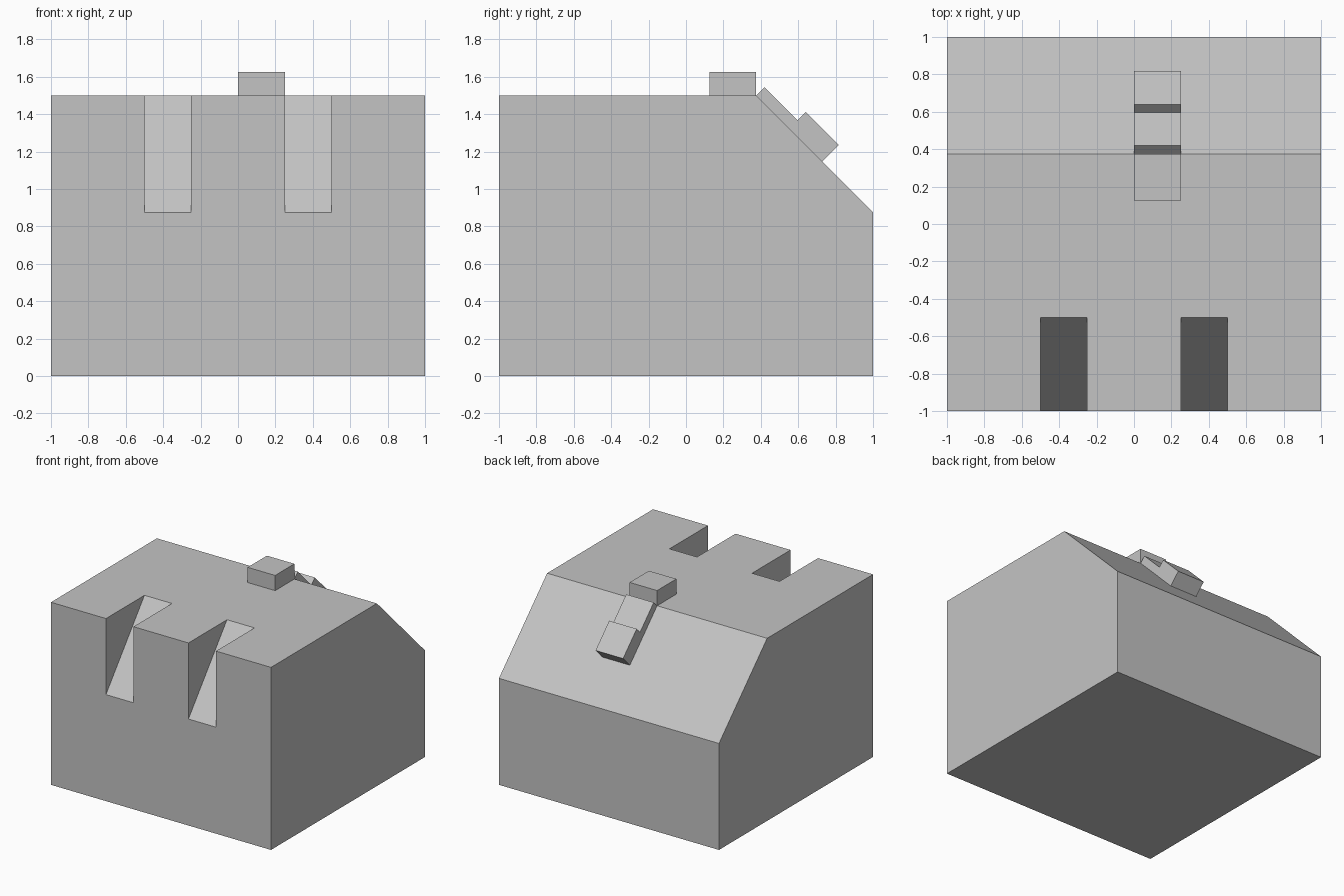
import bpy
import bmesh
from mathutils import Vector

cube = bpy.data.objects.get("Cube")
if cube:
    bpy.data.objects.remove(cube, do_unlink=True)

GREY = (0.55, 0.55, 0.55, 1.0)
grey = bpy.data.materials.new("plain grey")
grey.use_nodes = True
grey.diffuse_color = GREY
for node in grey.node_tree.nodes:
    if node.type == 'BSDF_PRINCIPLED':
        node.inputs["Base Color"].default_value = GREY


def prism(name, profile, x0, x1):
    """Extrude a (y, z) side profile from x0 to x1."""
    bm = bmesh.new()
    face = bm.faces.new([bm.verts.new((x0, y, z)) for y, z in profile])
    side = bmesh.ops.extrude_face_region(bm, geom=[face])
    verts = [v for v in side["geom"] if isinstance(v, bmesh.types.BMVert)]
    bmesh.ops.translate(bm, verts=verts, vec=(x1 - x0, 0, 0))
    bmesh.ops.recalc_face_normals(bm, faces=bm.faces[:])
    mesh = bpy.data.meshes.new(name)
    bm.to_mesh(mesh)
    bm.free()
    mesh.materials.append(grey)
    obj = bpy.data.objects.new(name, mesh)
    bpy.context.collection.objects.link(obj)
    return obj


# Main block with a sloped upper back edge
TOP, SHOULDER, RIDGE = 1.5, 0.875, 0.375
body = prism("body", [(-1, 0), (1, 0), (1, SHOULDER), (RIDGE, TOP), (-1, TOP)], -1, 1)

# Two wedge notches in the upper front edge
low, high = Vector((-1, SHOULDER)), Vector((-0.5, TOP))
over = (high - low) * 0.2
a, b = low - over, high + over
for x0 in (-0.5, 0.25):
    cutter = prism("notch_cutter", [a, b, (a.x, b.y)], x0, x0 + 0.25)
    cutter.hide_render = True
    mod = body.modifiers.new("notch", 'BOOLEAN')
    mod.operation = 'DIFFERENCE'
    mod.solver = 'EXACT'
    mod.object = cutter
    bpy.context.view_layer.objects.active = body
    bpy.ops.object.modifier_apply(modifier=mod.name)
    bpy.data.objects.remove(cutter, do_unlink=True)

# Small block on the flat top
prism("top_block", [(0.125, TOP), (RIDGE, TOP), (RIDGE, 1.625), (0.125, 1.625)], 0, 0.25)

# Thin and thick blocks one after the other down the back slope
down = Vector((1, -1)).normalized()
out = Vector((1, 1)).normalized()
start = Vector((RIDGE, TOP))
for name, thick in (("slope_plate", 0.0625), ("slope_block", 0.125)):
    end = start + down * 0.25
    prism(name, [start, end, end + out * thick, start + out * thick], 0, 0.25)
    start = end
